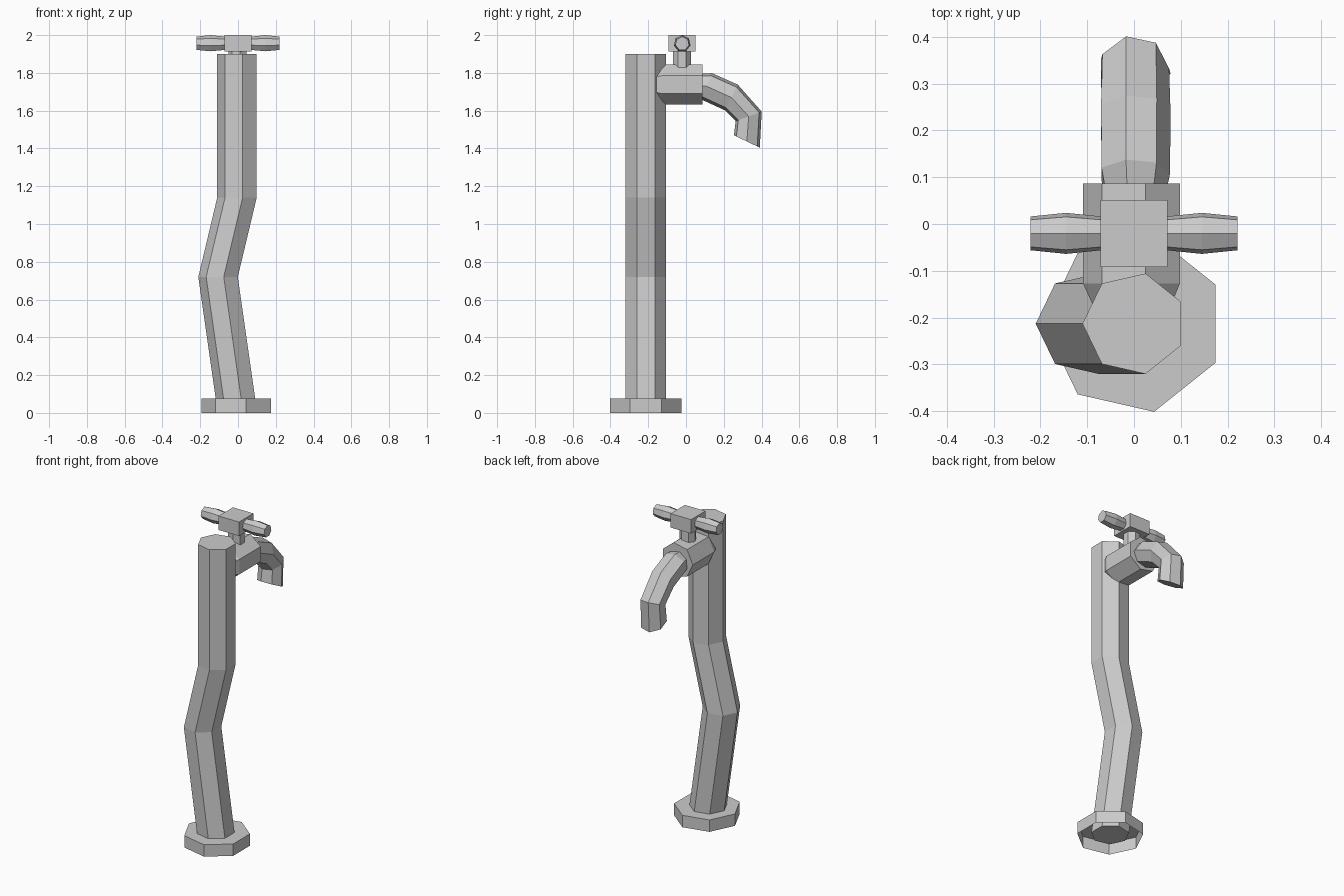
import bpy
import bmesh
from math import cos, sin, pi
from mathutils import Vector

SIDES = 7

cube = bpy.data.objects.get("Cube")
if cube:
    bpy.data.objects.remove(cube, do_unlink=True)

metal = bpy.data.materials.new("grey_metal")
metal.use_nodes = True
grey = (0.6, 0.6, 0.6, 1)
metal.diffuse_color = grey
metal.node_tree.nodes["Principled BSDF"].inputs["Base Color"].default_value = grey


def finish(name, bm):
    bmesh.ops.recalc_face_normals(bm, faces=bm.faces)
    mesh = bpy.data.meshes.new(name)
    bm.to_mesh(mesh)
    bm.free()
    mesh.materials.append(metal)
    obj = bpy.data.objects.new(name, mesh)
    bpy.context.collection.objects.link(obj)
    return obj


def tube(name, rings, start_cap=True):
    """Loft seven-sided rings, each given as centre, radius, u axis, v axis."""
    bm = bmesh.new()
    loops = []
    for centre, radius, u, v in rings:
        u, v = Vector(u).normalized(), Vector(v).normalized()
        angles = [2 * pi * i / SIDES for i in range(SIDES)]
        loops.append([bm.verts.new(Vector(centre) + radius * (cos(a) * u + sin(a) * v))
                      for a in angles])
    for low, high in zip(loops, loops[1:]):
        for i in range(SIDES):
            j = (i + 1) % SIDES
            bm.faces.new((low[i], low[j], high[j], high[i]))
    if start_cap:
        bm.faces.new(loops[0])
    bm.faces.new(loops[-1])
    return finish(name, bm)


LEFT, RIGHT, BACK, UP = (1, 0, 0), (-1, 0, 0), (0, 1, 0), (0, 0, 1)
POLE_Y = -0.213
VALVE_Y = -0.02

# Foot flange, open underneath
tube("base_flange", [((0, POLE_Y, z), 0.193, RIGHT, BACK) for z in (0, 0.075)],
     start_cap=False)

# Crooked standpipe
bends = [(0, 0.02), (-0.1, 0.72), (0, 1.14), (0, 1.9)]
tube("standpipe", [((x, POLE_Y, z), 0.11, RIGHT, BACK) for x, z in bends])

# Valve body, tapering into the standpipe
body = [(-0.19, 0.08), (-0.127, 0.109), (0.087, 0.109)]
tube("valve_body", [((0, y, 1.738), r, RIGHT, UP) for y, r in body])

# Curved spout: y, z, radius, then the direction across the bend
bend = [
    (0.03, 1.735, 0.06, (0, 0.2, 1)),
    (0.107, 1.73, 0.077, (0, 0.4, 0.9)),
    (0.24, 1.67, 0.078, (0, 0.45, 0.9)),
    (0.332, 1.57, 0.075, (0, 0.94, 0.34)),
    (0.322, 1.437, 0.078, (0, 0.9, -0.43)),
]
tube("spout", [((0, y, z), r, LEFT, across) for y, z, r, across in bend])

# Valve stem and hub block
tube("valve_stem", [((0, VALVE_Y, z), 0.049, RIGHT, BACK) for z in (1.8, 1.93)])
bm = bmesh.new()
bmesh.ops.create_cube(bm, size=1)
bmesh.ops.scale(bm, vec=(0.143, 0.143, 0.088), verts=bm.verts)
bmesh.ops.translate(bm, vec=(0, VALVE_Y, 1.956), verts=bm.verts)
finish("handle_hub", bm)

# Pair of handle grips
grip = [(0.06, 0.036), (0.145, 0.045), (0.221, 0.037)]
for name, side in (("left_grip", 1), ("right_grip", -1)):
    tube(name, [((side * x, VALVE_Y, 1.955), r, UP, BACK) for x, r in grip])
